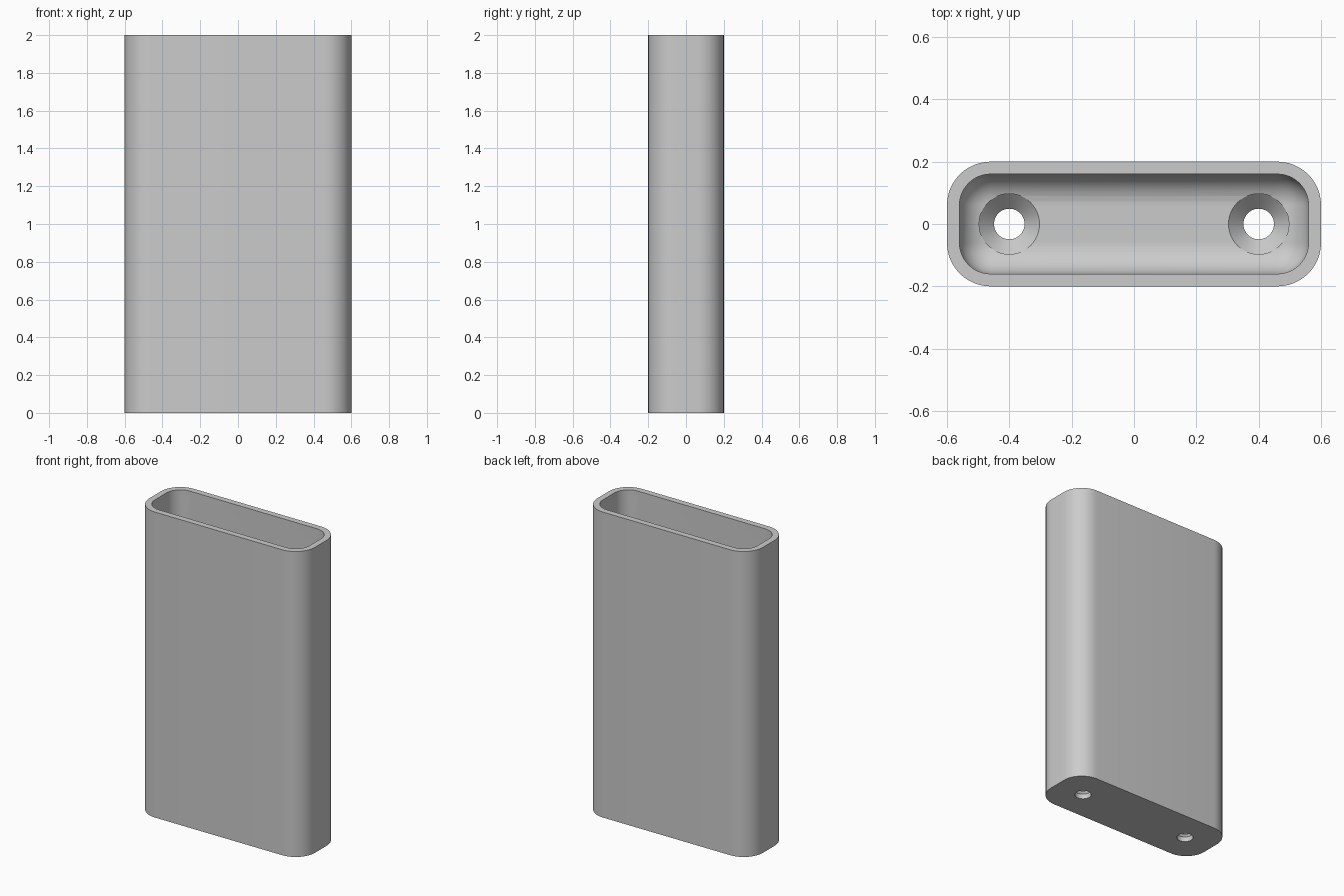
import bpy, bmesh
from math import sin, cos, pi

cube = bpy.data.objects.get("Cube")
if cube:
    bpy.data.objects.remove(cube, do_unlink=True)

HALF_X, HALF_Y, HEIGHT = 0.6, 0.2, 2.0
CORNER, WALL, FLOOR, FILLET = 0.14, 0.04, 0.08, 0.1
HOLE_R, SINK_R, HOLE_X = 0.049, 0.097, 0.4
CORNER_STEPS, FILLET_STEPS, HOLE_SIDES = 12, 10, 48

grey = bpy.data.materials.new("Plain grey")
grey.use_nodes = True
colour = (0.6, 0.6, 0.6, 1)
grey.diffuse_color = colour
grey.node_tree.nodes["Principled BSDF"].inputs["Base Color"].default_value = colour


def rounded_ring(inset, z):
    """Rounded rectangle, drawn inset from the outer outline."""
    r = CORNER - inset
    cx, cy = HALF_X - CORNER, HALF_Y - CORNER
    points = []
    for i, (sx, sy) in enumerate([(1, 1), (-1, 1), (-1, -1), (1, -1)]):
        for k in range(CORNER_STEPS + 1):
            a = (i + k / CORNER_STEPS) * pi / 2
            points.append((sx * cx + r * cos(a), sy * cy + r * sin(a), z))
    return points


def circle_ring(x, r, z):
    turn = 2 * pi / HOLE_SIDES
    return [(x + r * cos(i * turn), r * sin(i * turn), z) for i in range(HOLE_SIDES)]


def loft(name, rings):
    """Skin a stack of rings and cap both ends."""
    bm = bmesh.new()
    loops = [[bm.verts.new(p) for p in ring] for ring in rings]
    n = len(loops[0])
    for low, high in zip(loops, loops[1:]):
        for i in range(n):
            j = (i + 1) % n
            bm.faces.new((low[i], low[j], high[j], high[i]))
    bm.faces.new(loops[0][::-1])
    bm.faces.new(loops[-1])
    bmesh.ops.remove_doubles(bm, verts=bm.verts, dist=0.0001)
    bmesh.ops.recalc_face_normals(bm, faces=bm.faces)
    mesh = bpy.data.meshes.new(name)
    bm.to_mesh(mesh)
    bm.free()
    mesh.materials.append(grey)
    obj = bpy.data.objects.new(name, mesh)
    bpy.context.collection.objects.link(obj)
    return obj


# Hollow holder: outer wall, rim, inner wall, filleted floor
rings = [rounded_ring(0, 0), rounded_ring(0, HEIGHT), rounded_ring(WALL, HEIGHT)]
for k in range(FILLET_STEPS + 1):
    a = k / FILLET_STEPS * pi / 2
    rings.append(rounded_ring(WALL + FILLET * (1 - cos(a)), FLOOR + FILLET * (1 - sin(a))))
holder = loft("holder_body", rings)

bpy.ops.object.select_all(action="DESELECT")
holder.select_set(True)
bpy.context.view_layer.objects.active = holder

# Countersunk screw holes through the floor
for side in (-1, 1):
    x = side * HOLE_X
    sink_start = FLOOR - (SINK_R - HOLE_R)
    cutter = loft("screw_hole_cutter", [
        circle_ring(x, HOLE_R, -0.1), circle_ring(x, HOLE_R, sink_start),
        circle_ring(x, SINK_R, FLOOR), circle_ring(x, SINK_R, FLOOR + 0.2)])
    cutter.hide_render = True
    cut = holder.modifiers.new("Screw hole", "BOOLEAN")
    cut.operation = "DIFFERENCE"
    cut.solver = "EXACT"
    cut.object = cutter
    bpy.ops.object.modifier_apply(modifier=cut.name)
    bpy.data.objects.remove(cutter, do_unlink=True)

bpy.ops.object.shade_smooth_by_angle(angle=pi / 6)
